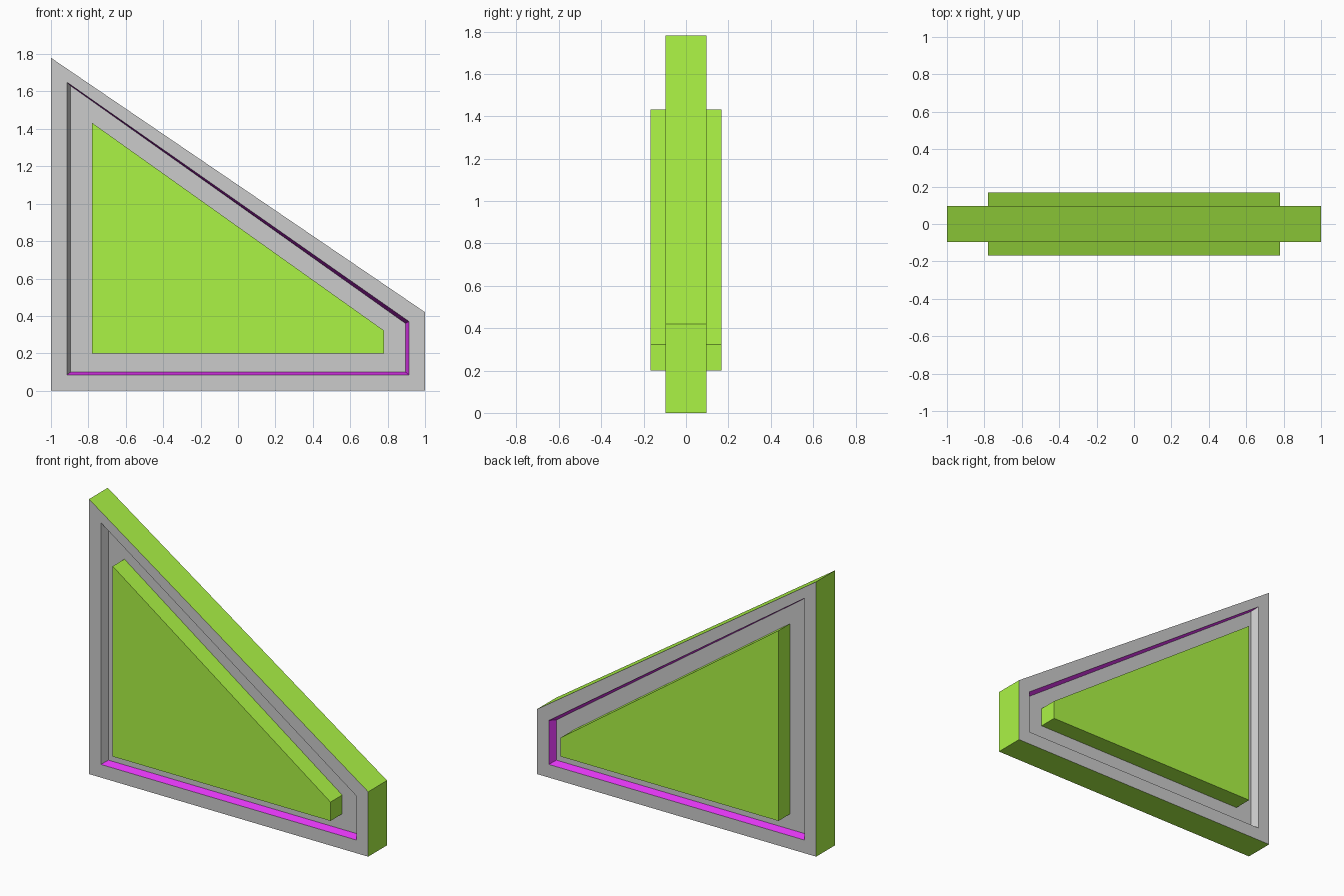
import bpy, bmesh

if "Cube" in bpy.data.objects:
    bpy.data.objects.remove(bpy.data.objects["Cube"])


def material(name, rgb):
    m = bpy.data.materials.new(name)
    m.diffuse_color = (*rgb, 1)
    m.use_nodes = True
    m.node_tree.nodes["Principled BSDF"].inputs["Base Color"].default_value = m.diffuse_color
    return m


grey = material("grey", (0.8, 0.8, 0.8))
green = material("green", (0.41, 0.90, 0.06))
purple = material("purple", (0.80, 0.04, 0.95))
MATS = [grey, green, purple]
GREY, GREEN, PURPLE = range(3)


def wedge(half_width, bottom, right_top, left_top):
    """Four-sided outline in x, z; sides run bottom, right, slope, left."""
    w = half_width
    return [(-w, bottom), (w, bottom), (w, right_top), (-w, left_top)]


def loft(name, rings, bands, cap):
    """Skin (outline, y) rings; each band lists the material of its four sides."""
    bm = bmesh.new()
    loops = [[bm.verts.new((x, y, z)) for x, z in outline] for outline, y in rings]
    for a, b, mats in zip(loops, loops[1:], bands):
        for i in range(4):
            j = (i + 1) % 4
            bm.faces.new((a[i], a[j], b[j], b[i])).material_index = mats[i]
    for end in (loops[0], loops[-1]):
        bm.faces.new(end).material_index = cap
    bmesh.ops.recalc_face_normals(bm, faces=bm.faces)
    mesh = bpy.data.meshes.new(name)
    bm.to_mesh(mesh)
    bm.free()
    for m in MATS:
        mesh.materials.append(m)
    obj = bpy.data.objects.new(name, mesh)
    bpy.context.collection.objects.link(obj)
    return obj


outer = wedge(1.0, 0.0, 0.42, 1.78)
rim = wedge(0.915, 0.085, 0.37, 1.65)
floor = wedge(0.895, 0.10, 0.36, 1.63)
panel = wedge(0.78, 0.20, 0.322, 1.432)

# Wedge body: green edge, grey faces, recess on both sides with purple walls
wall = [PURPLE, PURPLE, PURPLE, GREY]
loft("wedge_body",
     [(floor, -0.048), (rim, -0.096), (outer, -0.096),
      (outer, 0.096), (rim, 0.096), (floor, 0.048)],
     [wall, [GREY] * 4, [GREEN] * 4, [GREY] * 4, wall], GREY)

# Raised centre panel, standing out of both recesses
loft("raised_panel", [(panel, -0.168), (panel, 0.168)], [[GREEN] * 4], GREEN)
